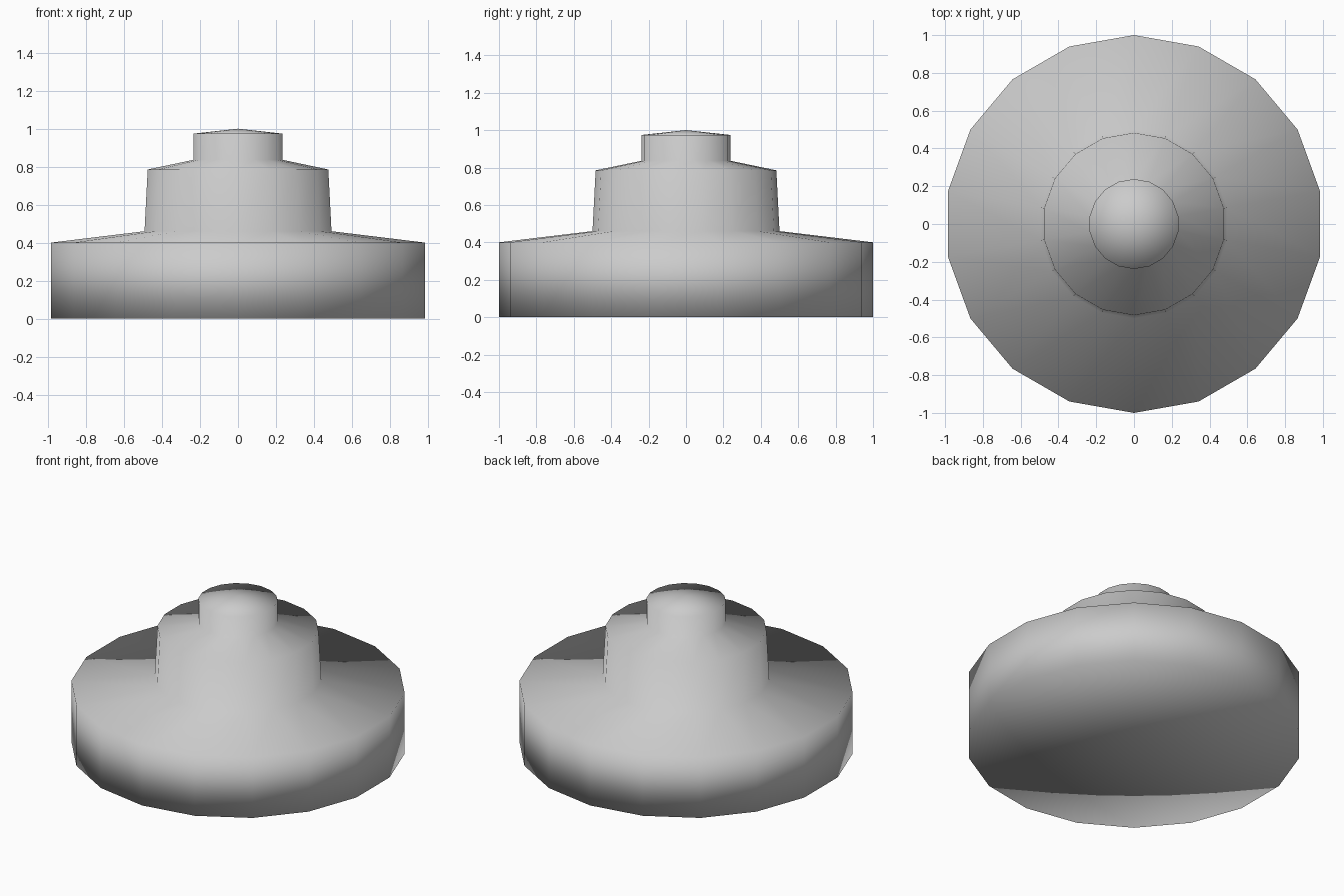
import bpy
import bmesh
import math

cube = bpy.data.objects.get("Cube")
if cube:
    bpy.data.objects.remove(cube, do_unlink=True)

SIDES = 18

# Single plain grey
grey = bpy.data.materials.new("plain grey")
grey.use_nodes = True
colour = (0.6, 0.6, 0.6, 1.0)
grey.diffuse_color = colour
grey.node_tree.nodes["Principled BSDF"].inputs["Base Color"].default_value = colour

# Half section (radius, height): wide base, tapered collar, small knob, shallow tip
PROFILE = [
    (0, 0), (1, 0), (1, 0.4),
    (0.5, 0.46), (0.483, 0.785),
    (0.238, 0.836), (0.238, 0.974), (0, 1),
]


def lathe(name, profile, material):
    """Revolve a half section around z into one smooth closed body."""
    bm = bmesh.new()
    verts = [bm.verts.new((0, -r, z)) for r, z in profile]
    edges = [bm.edges.new(pair) for pair in zip(verts, verts[1:])]
    bmesh.ops.spin(bm, geom=verts + edges, cent=(0, 0, 0), axis=(0, 0, 1),
                   angle=math.tau, steps=SIDES)
    bmesh.ops.remove_doubles(bm, verts=bm.verts[:], dist=0.0005)
    bmesh.ops.recalc_face_normals(bm, faces=bm.faces[:])
    for face in bm.faces:
        face.smooth = True
    mesh = bpy.data.meshes.new(name)
    bm.to_mesh(mesh)
    bm.free()
    mesh.materials.append(material)
    obj = bpy.data.objects.new(name, mesh)
    bpy.context.collection.objects.link(obj)
    return obj


lathe("stepped_round_cap", PROFILE, grey)
